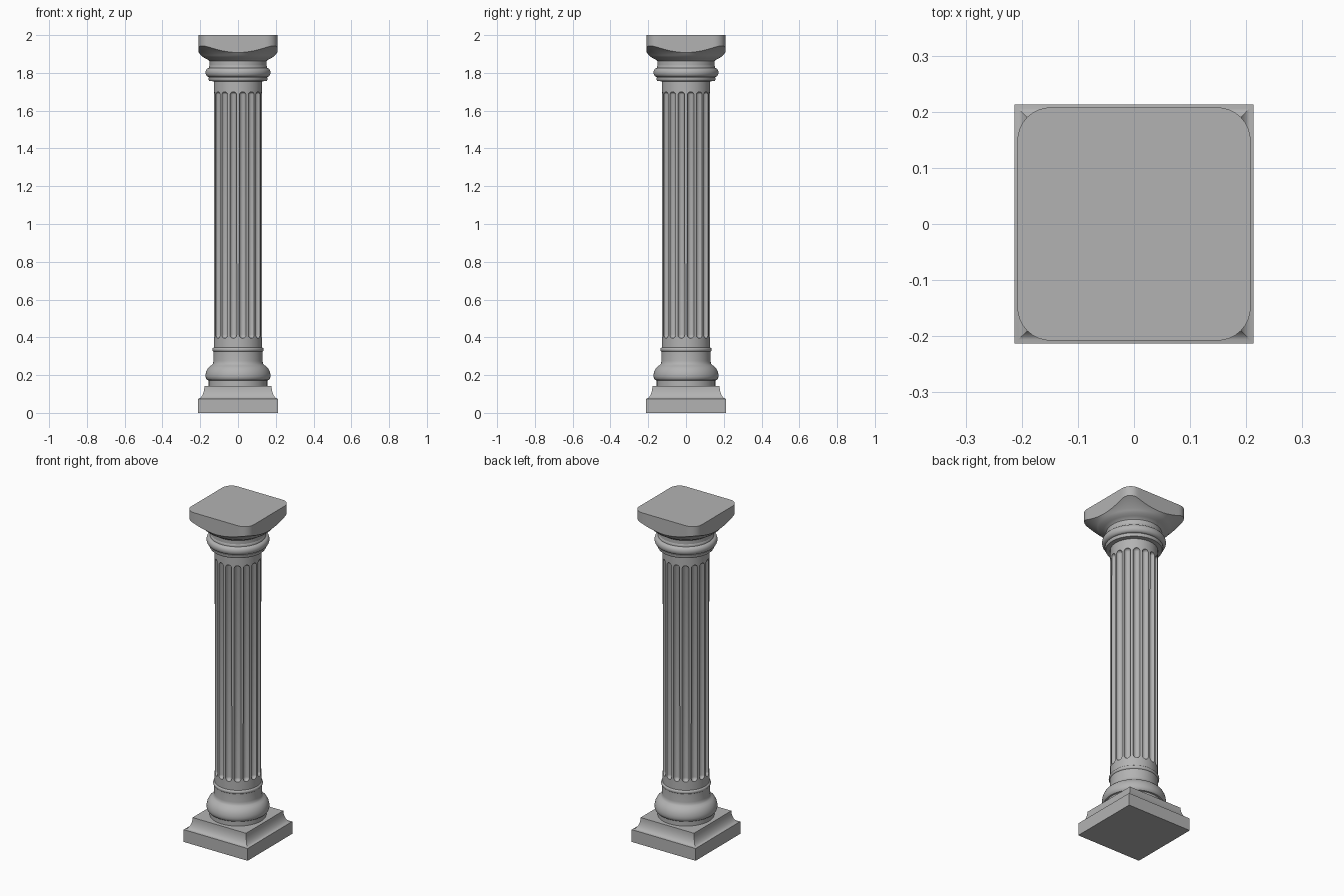
import bpy, bmesh
from math import sin, cos, pi, radians, hypot

cube = bpy.data.objects.get("Cube")
if cube:
    bpy.data.objects.remove(cube)

stone = bpy.data.materials.new("grey stone")
stone.use_nodes = True
stone.diffuse_color = (0.45, 0.45, 0.45, 1)
stone.node_tree.nodes["Principled BSDF"].inputs["Base Color"].default_value = (0.45, 0.45, 0.45, 1)


def make_object(name, bm):
    bmesh.ops.recalc_face_normals(bm, faces=bm.faces)
    mesh = bpy.data.meshes.new(name)
    bm.to_mesh(mesh)
    bm.free()
    mesh.materials.append(stone)
    obj = bpy.data.objects.new(name, mesh)
    bpy.context.collection.objects.link(obj)
    return obj


def smooth(obj, angle=35):
    bpy.ops.object.select_all(action="DESELECT")
    obj.select_set(True)
    bpy.context.view_layer.objects.active = obj
    bpy.ops.object.shade_smooth_by_angle(angle=radians(angle))


def skin(name, rings):
    """Join closed rings of points and cap both ends."""
    bm = bmesh.new()
    loops = [[bm.verts.new(p) for p in ring] for ring in rings]
    n = len(loops[0])
    for low, high in zip(loops, loops[1:]):
        for i in range(n):
            j = (i + 1) % n
            bm.faces.new((low[i], low[j], high[j], high[i]))
    bm.faces.new(loops[0][::-1])
    bm.faces.new(loops[-1])
    return make_object(name, bm)


def lathe(name, profile, sides=96):
    angles = [2 * pi * i / sides for i in range(sides)]
    return skin(name, [[(r * cos(a), r * sin(a), z) for a in angles] for r, z in profile])


def bulge(radius, z, out, half, steps=12):
    """Half-round moulding profile."""
    return [(radius + out * cos(t), z + half * sin(t))
            for t in (-pi / 2 + pi * i / steps for i in range(steps + 1))]


# Square plinth with a hollow upper slope
hollow = [(0.178 + 0.035 * (1 - cos(t)), 0.143 - 0.069 * sin(t))
          for t in (pi / 2 * i / 8 for i in range(8, -1, -1))]
plinth_profile = [(0.213, 0)] + hollow
plinth = skin("plinth", [[(sx * h, sy * h, z) for sx, sy in ((-1, -1), (1, -1), (1, 1), (-1, 1))]
                         for h, z in plinth_profile])
smooth(plinth)

# Round base moulding
base = lathe("base_moulding", [
    (0.155, 0.14), (0.155, 0.172), (0.163, 0.174), (0.169, 0.181), (0.172, 0.193),
    (0.171, 0.207), (0.167, 0.222), (0.159, 0.237), (0.148, 0.248), (0.138, 0.254),
    (0.132, 0.262), (0.130, 0.275), (0.130, 0.33)])
smooth(base)

# Fluted shaft
RADIUS, FLUTES, GROOVE = 0.128, 16, 0.019
shaft = lathe("fluted_shaft", [(RADIUS, 0.32), (RADIUS, 1.77)], 128)
cutter_bm = bmesh.new()
for k in range(FLUTES):
    a = 2 * pi * (k + 0.5) / FLUTES
    ball = bmesh.ops.create_uvsphere(cutter_bm, u_segments=16, v_segments=12, radius=GROOVE)["verts"]
    for v in ball:
        # Stretch the ball into a round-ended rod
        if abs(v.co.z) < 1e-5:
            v.co.z = 0
    upper = [v for v in ball if v.co.z > 0]
    middle = [v for v in ball if v.co.z == 0]
    for v in ball:
        v.co.z += 1.681 if v in upper else 0.414
        if v in middle:
            v.co.z = 0.414
        v.co.x += RADIUS * cos(a)
        v.co.y += RADIUS * sin(a)
cutter = make_object("flute_cutter", cutter_bm)
cutter.hide_render = True
cut = shaft.modifiers.new("flutes", "BOOLEAN")
cut.operation, cut.solver, cut.object = "DIFFERENCE", "EXACT", cutter
bpy.context.view_layer.objects.active = shaft
bpy.ops.object.modifier_apply(modifier=cut.name)
bpy.data.objects.remove(cutter)
smooth(shaft)

# Thin ring near the foot of the shaft
smooth(lathe("lower_ring", bulge(0.127, 0.335, 0.009, 0.011)))

# Neck mouldings under the capital
neck = lathe("neck_moulding", [(0.125, 1.755), (0.152, 1.757), (0.156, 1.765), (0.156, 1.775)]
             + bulge(0.153, 1.802, 0.019, 0.024) + [(0.153, 1.835), (0.15, 1.84)])
smooth(neck)

# Capital: a flaring round bowl trimmed to a rounded square slab
HALF, CORNER = 0.208, 0.06


def slab_radius(a):
    x, y = sorted((abs(cos(a)), abs(sin(a))), reverse=True)
    inner = HALF - CORNER
    if HALF * y / x <= inner:
        return HALF / x
    along = inner * (x + y)
    return along + (along ** 2 - 2 * inner ** 2 + CORNER ** 2) ** 0.5


angles = [2 * pi * i / 128 for i in range(128)]
flare = [(0.150, 1.82), (0.150, 1.862), (0.156, 1.868), (0.168, 1.874),
         (0.183, 1.882), (0.196, 1.893), (0.204, 1.903)]
rings = [[(r * cos(a), r * sin(a), z) for a in angles] for r, z in flare]
edge = [slab_radius(a) for a in angles]
rings.append([(r * cos(a), r * sin(a), 1.908 + 0.57 * (r - HALF)) for r, a in zip(edge, angles)])
rings.append([(r * cos(a), r * sin(a), 2.0) for r, a in zip(edge, angles)])
smooth(skin("capital", rings), 28)
